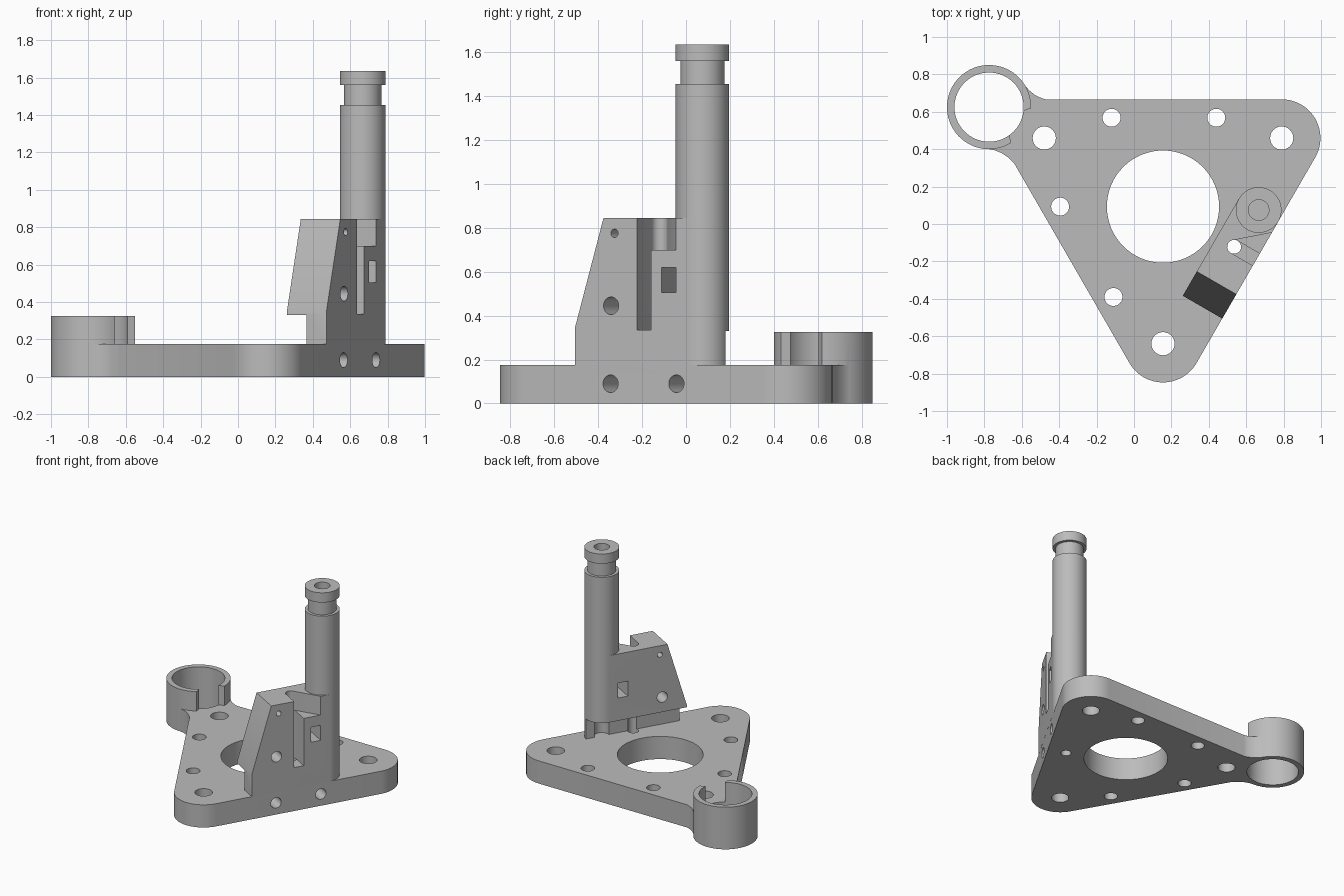
import bpy, bmesh
from math import cos, sin, radians
from mathutils import Matrix, Vector

cube = bpy.data.objects.get("Cube")
if cube:
    bpy.data.objects.remove(cube, do_unlink=True)

grey = bpy.data.materials.new("plain_grey")
grey.use_nodes = True
grey.diffuse_color = (0.5, 0.5, 0.5, 1)
grey.node_tree.nodes["Principled BSDF"].inputs["Base Color"].default_value = (0.5, 0.5, 0.5, 1)

# Frames: plate centre, with x towards the bracket face and y along that edge
CENTRE = Vector((0.155, 0.093, 0))
TURN = Matrix.Rotation(radians(-30), 4, 'Z')
PLATE = Matrix.Translation(CENTRE)
EDGE = PLATE @ TURN
RING = Matrix.Translation((-0.775, 0.625, 0)) @ TURN
# Sideways frame: outline in (along edge, up), extruded outwards
SIDE = EDGE @ Matrix(((0, 0, 1, 0), (1, 0, 0, 0), (0, 1, 0, 0), (0, 0, 0, 1)))

TOP, FACE, POST_R = 0.175, 0.574, 0.122
POST = (FACE - POST_R, 0.24)


def arc(r, x=0, y=0, a=0, b=360, n=64):
    count = n if b - a == 360 else n + 1
    angles = [radians(a + (b - a) * i / n) for i in range(count)]
    return [(x + r * cos(t), y + r * sin(t)) for t in angles]


def box(x0, x1, y0, y1):
    return [(x0, y0), (x1, y0), (x1, y1), (x0, y1)]


def prism(name, outline, lo, hi, frame):
    bm = bmesh.new()
    face = bm.faces.new([bm.verts.new((x, y, lo)) for x, y in outline])
    grown = bmesh.ops.extrude_face_region(bm, geom=[face])
    verts = [v for v in grown["geom"] if isinstance(v, bmesh.types.BMVert)]
    bmesh.ops.translate(bm, verts=verts, vec=(0, 0, hi - lo))
    bmesh.ops.recalc_face_normals(bm, faces=bm.faces)
    bm.transform(frame)
    mesh = bpy.data.meshes.new(name)
    bm.to_mesh(mesh)
    bm.free()
    mesh.materials.append(grey)
    obj = bpy.data.objects.new(name, mesh)
    bpy.context.collection.objects.link(obj)
    return obj


def combine(target, operation, outline, lo, hi, frame):
    tool = prism("helper", outline, lo, hi, frame)
    tool.hide_render = True
    mod = target.modifiers.new("shape", 'BOOLEAN')
    mod.operation, mod.solver, mod.object = operation, 'EXACT', tool
    bpy.context.view_layer.objects.active = target
    bpy.ops.object.modifier_apply(modifier=mod.name)
    bpy.data.objects.remove(tool, do_unlink=True)


def add(*args):
    combine(args[0], 'UNION', *args[1:])


def cut(*args):
    combine(args[0], 'DIFFERENCE', *args[1:])


# Rounded triangular plate
corners = [(0.733 * cos(radians(a)), 0.733 * sin(radians(a)), a) for a in (30, 150, 270)]
outline = []
for x, y, a in corners:
    outline += arc(0.207, x, y, a - 60, a + 60, 24)
base = prism("base_plate", outline, 0, TOP, PLATE)

# Clamp ring with a concave neck to the plate
neck = [(0.06, 0.212), (0.1, 0.199), (0.14, 0.185), (0.18, 0.179),
        (0.22, 0.182), (0.26, 0.192), (0.3, 0.2)]
add(base, neck + [(u, -v) for u, v in reversed(neck)], 0, TOP, RING)
add(base, arc(0.225), 0, 0.325, RING)
cut(base, arc(0.185), -0.1, 0.5, RING)
cut(base, [(0.107, 0), (0.27, -0.194), (0.27, 0.194)], TOP, 0.5, RING)

# Plate holes: centre, corners, edge pairs, bracket pin and side bolts
cut(base, arc(0.3), -0.1, 0.3, PLATE)
for x, y, a in corners:
    cut(base, arc(0.062, x, y, n=32), -0.1, 0.3, PLATE)
for x, y in ((-0.275, 0.475), (0.285, 0.475), (-0.55, 0), (-0.265, -0.483)):
    cut(base, arc(0.048, x, y, n=32), -0.1, 0.3, PLATE)
PIN = (0.437, 0.004)
cut(base, arc(0.037, *PIN, n=32), -0.1, 0.3, EDGE)
for s in (-0.173, 0.173):
    cut(base, arc(0.04, s, 0.09, n=32), 0.3, 0.7, SIDE)

# Bracket block with a rounded end under the post
block = arc(POST_R, *POST, 0, 180, 32) + [(FACE - 2 * POST_R, -0.36), (FACE, -0.36)]
bracket = prism("bracket_and_post", block, TOP, 0.845, EDGE)
cut(bracket, [(-0.36, 0.345), (-0.21, 0.845), (-0.18, 0.945), (-0.5, 0.945), (-0.5, 0.345)],
    0.2, 0.7, SIDE)
cut(bracket, box(0.2, POST[0], -0.5, 0.5), 0.1, 0.33, EDGE)

# Post with grooved head
for r, lo, hi in ((POST_R, 0.845, 1.455), (0.1, 1.455, 1.56), (POST_R, 1.56, 1.635)):
    add(bracket, arc(r, *POST), lo, hi, EDGE)
cut(bracket, arc(0.055, *POST, n=32), 0.1, 1.8, EDGE)

# Pin slot, angled notch, window and cross holes
slot = arc(0.037, *PIN, 90, 270, 16) + [(0.7, PIN[1] - 0.037), (0.7, PIN[1] + 0.037)]
cut(bracket, slot, 0.335, 1.0, EDGE)
cut(bracket, arc(0.037, *PIN, n=32), 0.1, 0.5, EDGE)
notch = [(0.41, 0.004), (0.41, 0.028), (FACE, 0.171), (0.7, 0.171), (0.7, 0.004)]
cut(bracket, notch, 0.7, 0.846, EDGE)
cut(bracket, box(0.096, 0.171, 0.505, 0.62), 0.2, 0.7, SIDE)
for s, z, r in ((-0.17, 0.445, 0.04), (-0.152, 0.775, 0.019)):
    cut(bracket, arc(r, s, z, n=32), 0.2, 0.7, SIDE)

# Smooth round walls, keep edges sharp
for obj in bpy.context.view_layer.objects:
    obj.select_set(obj in (base, bracket))
bpy.context.view_layer.objects.active = base
bpy.ops.object.shade_smooth_by_angle(angle=radians(30))
